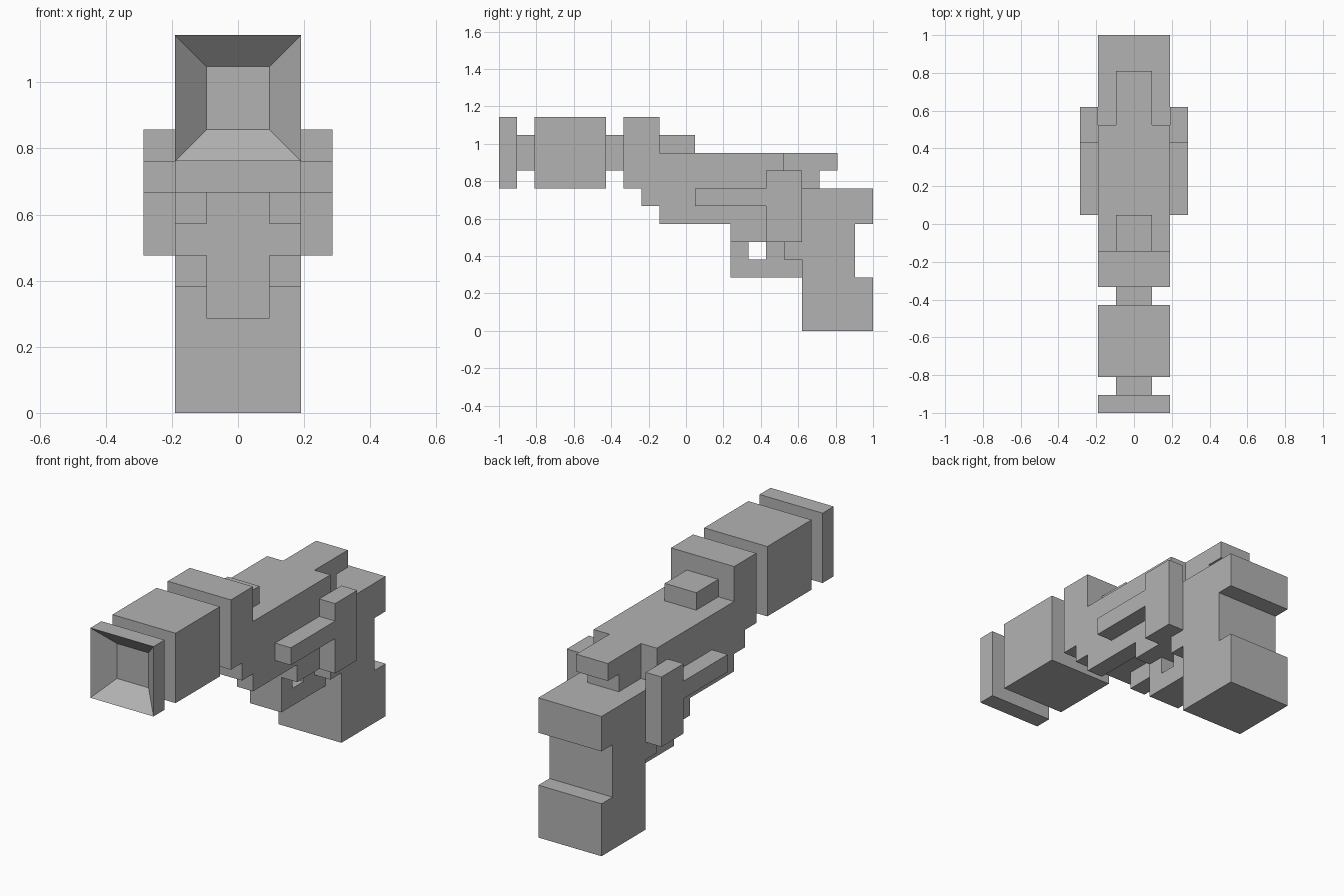
import bpy
import bmesh
from mathutils import Vector

if "Cube" in bpy.data.objects:
    bpy.data.objects.remove(bpy.data.objects["Cube"], do_unlink=True)

U = 2 / 21  # one grid block; y counts blocks from the front end

grey = bpy.data.materials.new("plain grey")
grey.use_nodes = True
grey.diffuse_color = (0.45, 0.45, 0.45, 1)
grey.node_tree.nodes["Principled BSDF"].inputs["Base Color"].default_value = grey.diffuse_color


def finish(name, bm):
    bmesh.ops.recalc_face_normals(bm, faces=bm.faces)
    mesh = bpy.data.meshes.new(name)
    bm.to_mesh(mesh)
    bm.free()
    mesh.materials.append(grey)
    obj = bpy.data.objects.new(name, mesh)
    bpy.context.collection.objects.link(obj)
    return obj


def slab(name, profile, x0, x1, mirror=False):
    """Extrude a side profile of (y, z) block counts from x0 to x1."""
    bm = bmesh.new()
    face = bm.faces.new([bm.verts.new((x0 * U, y * U - 1, z * U)) for y, z in profile])
    new = bmesh.ops.extrude_face_region(bm, geom=[face])["geom"]
    verts = [v for v in new if isinstance(v, bmesh.types.BMVert)]
    bmesh.ops.translate(bm, verts=verts, vec=Vector(((x1 - x0) * U, 0, 0)))
    obj = finish(name, bm)
    if mirror:
        obj.modifiers.new("Mirror", 'MIRROR').use_mirror_merge = False
    return obj


def block(name, half, y0, y1, z0, z1):
    return slab(name, [(y0, z0), (y1, z0), (y1, z1), (y0, z1)], -half, half)


# Barrel: muzzle plate with a square bore, then blocks joined by narrow necks
bm = bmesh.new()
bmesh.ops.create_cube(bm, size=U)
bmesh.ops.scale(bm, verts=bm.verts, vec=(4, 1, 4))
bmesh.ops.translate(bm, verts=bm.verts, vec=(0, U / 2 - 1, 10 * U))
bm.normal_update()
front = min(bm.faces, key=lambda f: f.calc_center_median().y)
bmesh.ops.inset_region(bm, faces=[front], thickness=U, use_even_offset=True)
bmesh.ops.translate(bm, verts=front.verts, vec=(0, 0.98 * U, 0))
finish("muzzle_plate", bm)
block("front_neck", 1, 1, 2, 9, 11)
block("barrel_block", 2, 2, 6, 8, 12)
block("rear_neck", 1, 6, 7, 9, 11)

# Main body with stepped underside, plus a rail along each lower edge
slab("body", [(7, 12), (9, 12), (9, 10), (16, 10), (16, 5), (13, 5),
              (13, 7), (8, 7), (8, 8), (7, 8)], -2, 2)
slab("lower_rail", [(9, 6), (13, 6), (13, 7), (9, 7)], 1, 2, mirror=True)

# Top sight and rear hammer
block("top_sight", 1, 9, 11, 10, 11)
slab("hammer", [(16, 8), (18, 8), (18, 9), (19, 9), (19, 10), (16, 10)], -1, 1)

# Side plates with forward arms
slab("side_plate", [(11, 7), (15, 7), (15, 5), (17, 5), (17, 9),
                    (15, 9), (15, 8), (11, 8)], 2, 3, mirror=True)

# Trigger guard and trigger
slab("trigger_guard", [(13, 3), (17, 3), (17, 4), (14, 4), (14, 5), (13, 5)], -1, 1)
block("trigger", 1, 15, 16, 4, 5)

# Grip, notched at the back
slab("grip", [(16, 8), (21, 8), (21, 6), (20, 6), (20, 3), (21, 3),
              (21, 0), (17, 0), (17, 4), (16, 4)], -2, 2)
